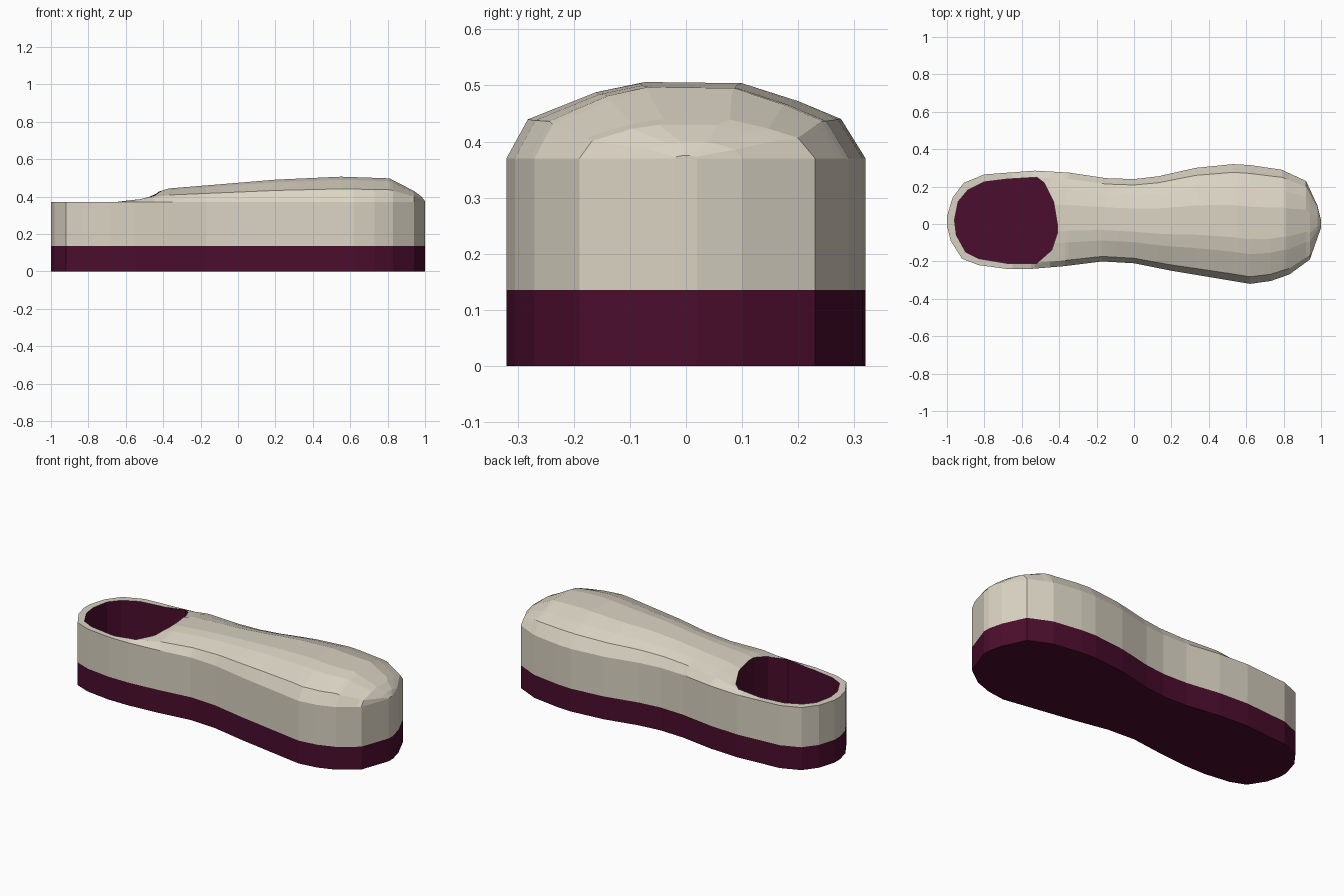
import bpy
import bmesh

cube = bpy.data.objects.get("Cube")
if cube:
    bpy.data.objects.remove(cube, do_unlink=True)


def material(name, rgb):
    m = bpy.data.materials.new(name)
    m.use_nodes = True
    m.diffuse_color = (*rgb, 1)
    m.node_tree.nodes["Principled BSDF"].inputs["Base Color"].default_value = (*rgb, 1)
    return m


cream = material("cream", (0.70, 0.65, 0.545))
plum = material("plum", (0.07, 0.004, 0.026))

SOLE_TOP, WALL_TOP = 0.135, 0.37

# Plan outline, from heel to toe
back_edge = [(-1, 0.04), (-0.97, 0.14), (-0.91, 0.22), (-0.8, 0.265), (-0.53, 0.285),
             (-0.35, 0.275), (-0.15, 0.245), (0, 0.24), (0.13, 0.255), (0.33, 0.3),
             (0.53, 0.32), (0.62, 0.315), (0.79, 0.29), (0.92, 0.23), (0.98, 0.1), (1, 0.02)]
front_edge = [(-1, -0.01), (-0.98, -0.09), (-0.92, -0.185), (-0.83, -0.22), (-0.68, -0.24),
              (-0.55, -0.24), (-0.37, -0.225), (-0.17, -0.2), (0, -0.21), (0.2, -0.25),
              (0.62, -0.32), (0.73, -0.305), (0.83, -0.27), (0.94, -0.19), (1, -0.02)]
# Height of the upper above the side wall
crown = [(-1, 0), (-0.65, 0.002), (-0.53, 0.03), (-0.45, 0.048), (-0.37, 0.073),
         (-0.1, 0.095), (0.2, 0.12), (0.55, 0.136), (0.81, 0.127), (0.94, 0.06),
         (0.98, 0.03), (1, 0.005)]
# Cross-section of the upper: position across the width, share of the crown
arch = [(-1, 0), (-0.88, 0.52), (-0.5, 0.88), (-0.25, 1), (0.3, 0.985),
        (0.62, 0.75), (0.86, 0.52), (1, 0)]


def along(points, x):
    for (x0, v0), (x1, v1) in zip(points, points[1:]):
        if x <= x1:
            return v0 + (v1 - v0) * (x - x0) / (x1 - x0)
    return points[-1][1]


def new_object(name, bm, *mats):
    bmesh.ops.recalc_face_normals(bm, faces=bm.faces)
    me = bpy.data.meshes.new(name)
    bm.to_mesh(me)
    bm.free()
    for m in mats:
        me.materials.append(m)
    ob = bpy.data.objects.new(name, me)
    bpy.context.collection.objects.link(ob)
    return ob


def prism(name, outline, low, high, mat):
    bm = bmesh.new()
    face = bm.faces.new([bm.verts.new((x, y, low)) for x, y in outline])
    top = bmesh.ops.extrude_face_region(bm, geom=[face])["geom"]
    bmesh.ops.translate(bm, vec=(0, 0, high - low),
                        verts=[g for g in top if isinstance(g, bmesh.types.BMVert)])
    return new_object(name, bm, mat)


# Sole
prism("sole", front_edge + back_edge[::-1], 0, SOLE_TOP, plum)

# Upper: lofted from heel to toe
bm = bmesh.new()
rings = []
for x in sorted({p[0] for p in back_edge + front_edge + crown}):
    y0, y1, h = along(front_edge, x), along(back_edge, x), along(crown, x)
    mid, half = (y0 + y1) / 2, (y1 - y0) / 2
    section = [(y0, SOLE_TOP)]
    section += [(mid + half * t, WALL_TOP + h * k) for t, k in arch]
    section += [(y1, SOLE_TOP)]
    rings.append([bm.verts.new((x, y, z)) for y, z in section])
for a, b in zip(rings, rings[1:]):
    for i in range(len(a)):
        j = (i + 1) % len(a)
        bm.faces.new((a[i], a[j], b[j], b[i]))
bm.faces.new(rings[0])
bm.faces.new(rings[-1])
upper = new_object("upper", bm, cream, plum)

# Foot opening, cut down to the sole with a plum lining
opening = [(-0.96, 0.02), (-0.94, 0.12), (-0.89, 0.18), (-0.8, 0.225), (-0.68, 0.24),
           (-0.52, 0.25), (-0.48, 0.22), (-0.43, 0.12), (-0.41, 0), (-0.41, -0.05),
           (-0.44, -0.14), (-0.52, -0.21), (-0.68, -0.21), (-0.83, -0.185),
           (-0.9, -0.15), (-0.95, -0.06)]
cutter = prism("opening_cutter", opening, 0.05, 0.7, plum)
cutter.hide_render = True
cut = upper.modifiers.new("opening", "BOOLEAN")
cut.operation = "DIFFERENCE"
cut.solver = "EXACT"
cut.material_mode = "TRANSFER"
cut.object = cutter
bpy.context.view_layer.objects.active = upper
bpy.ops.object.modifier_apply(modifier=cut.name)
bpy.data.objects.remove(cutter, do_unlink=True)
